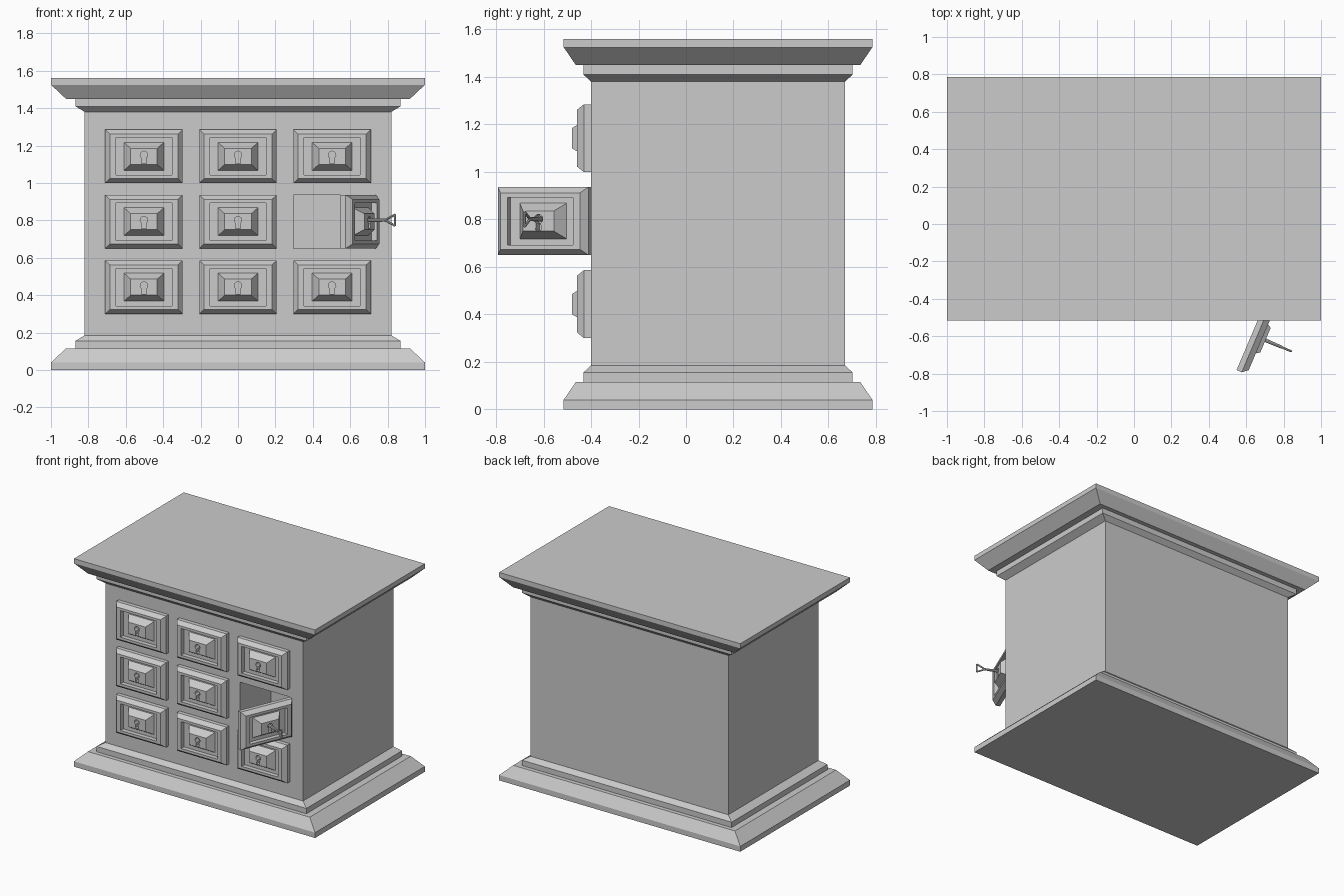
import bpy, bmesh, math
from mathutils import Matrix, Vector

if "Cube" in bpy.data.objects:
    bpy.data.objects.remove(bpy.data.objects["Cube"])

grey = bpy.data.materials.new("plain_grey")
grey.use_nodes = True
grey.diffuse_color = (0.6, 0.6, 0.6, 1)
grey.node_tree.nodes["Principled BSDF"].inputs["Base Color"].default_value = (0.6, 0.6, 0.6, 1)


def add(name, mesh, matrix=Matrix()):
    ob = bpy.data.objects.new(name, mesh)
    ob.matrix_world = matrix
    bpy.context.collection.objects.link(ob)
    return ob


def finish(name, bm):
    bmesh.ops.recalc_face_normals(bm, faces=bm.faces)
    mesh = bpy.data.meshes.new(name)
    bm.to_mesh(mesh)
    bm.free()
    mesh.materials.append(grey)
    return mesh


def loft(name, loops):
    """Skin a stack of equal-length point loops and cap both ends."""
    bm = bmesh.new()
    rows = [[bm.verts.new(p) for p in loop] for loop in loops]
    for a, b in zip(rows, rows[1:]):
        for i in range(len(a)):
            j = (i + 1) % len(a)
            bm.faces.new((a[i], a[j], b[j], b[i]))
    bm.faces.new(rows[0])
    bm.faces.new(rows[-1])
    return finish(name, bm)


def rect(hx, hy, z, cx=0, cy=0):
    return [(cx + sx * hx, cy + sy * hy, z)
            for sx, sy in ((-1, -1), (1, -1), (1, 1), (-1, 1))]


def cut(ob, cutter):
    """Subtract the cutter, bake the result and delete the cutter."""
    cutter.hide_render = True
    mod = ob.modifiers.new("cut", "BOOLEAN")
    mod.operation = "DIFFERENCE"
    mod.solver = "EXACT"
    mod.object = cutter
    bpy.context.view_layer.update()
    deps = bpy.context.evaluated_depsgraph_get()
    mesh = bpy.data.meshes.new_from_object(ob.evaluated_get(deps))
    ob.modifiers.clear()
    ob.data = mesh
    bpy.data.objects.remove(cutter)


def rod(name, a, b, r1, r2, matrix):
    a, b = Vector(a), Vector(b)
    bm = bmesh.new()
    turn = (b - a).to_track_quat("Z", "Y").to_matrix().to_4x4()
    bmesh.ops.create_cone(bm, cap_ends=True, segments=8, radius1=r1, radius2=r2,
                          depth=(b - a).length,
                          matrix=Matrix.Translation((a + b) / 2) @ turn)
    return add(name, finish(name, bm), matrix)


# Cabinet: base moulding, body and cornice as one stepped profile
BODY_X, BODY_Y, MID_Y, FRONT = 0.82, 0.535, 0.135, -0.40
profile = [(1.0, 0), (1.0, 0.04), (0.92, 0.115), (0.87, 0.115), (0.87, 0.155),
           (0.82, 0.185), (0.82, 1.38), (0.87, 1.41), (0.87, 1.45),
           (0.92, 1.45), (1.0, 1.525), (1.0, 1.56)]
cabinet = add("cabinet", loft("cabinet", [
    rect(hx, BODY_Y + (hx - BODY_X) * 0.64, z, cy=MID_Y) for hx, z in profile]))

# Open compartment
W, H = 0.207, 0.143
COLS = (-0.503, 0, 0.503)
ROWS = (0.443, 0.793, 1.142)
cut(cabinet, add("compartment_cutter", loft("compartment_cutter", [
    rect(W, 0.37, ROWS[1] - H, COLS[2], FRONT),
    rect(W, 0.37, ROWS[1] + H, COLS[2], FRONT)])))

# Panelled front: bevelled frame, sunken field and raised centre
front = add("front_panel", loft("front_panel", [
    rect(W, H, 0), rect(W, H, 0.03), rect(0.182, 0.119, 0.06),
    rect(0.15, 0.10, 0.06), rect(0.15, 0.10, 0.027),
    rect(0.107, 0.075, 0.027), rect(0.071, 0.043, 0.08)]))

# Keyhole: round top with a flared slot
outline = [(0.02 * math.sin(math.radians(a)), 0.008 + 0.02 * math.cos(math.radians(a)))
           for a in range(-150, 151, 25)]
outline += [(0.013, -0.037), (-0.013, -0.037)]
cut(front, add("keyhole_cutter", loft("keyhole_cutter", [
    [(x, y, z) for x, y in outline] for z in (0.04, 0.1)])))
panel = front.data
bpy.data.objects.remove(front)

# Closed fronts on a three by three grid, one swung open on its hinge
upright = Matrix.Rotation(math.radians(90), 4, "X")
for c, x in enumerate(COLS):
    for r, z in enumerate(ROWS):
        if (c, r) == (2, 1):
            swing = (Matrix.Translation((x + W, FRONT, z))
                     @ Matrix.Rotation(math.radians(67), 4, "Z")
                     @ Matrix.Translation((-W, 0, 0)) @ upright)
            add("open_door", panel, swing)
        else:
            add(f"drawer_front_{c}_{r}", panel,
                Matrix.Translation((x, FRONT, z)) @ upright)

# Key in the open door: shaft and triangular bow
Y = 0.008
rod("key_shaft", (0, Y, 0.035), (0, Y, 0.175), 0.011, 0.008, swing)
corners = [(0, Y, 0.17), (0, Y + 0.03, 0.229), (0, Y - 0.03, 0.229)]
for i in range(3):
    rod(f"key_bow_{i}", corners[i], corners[(i + 1) % 3], 0.006, 0.006, swing)
